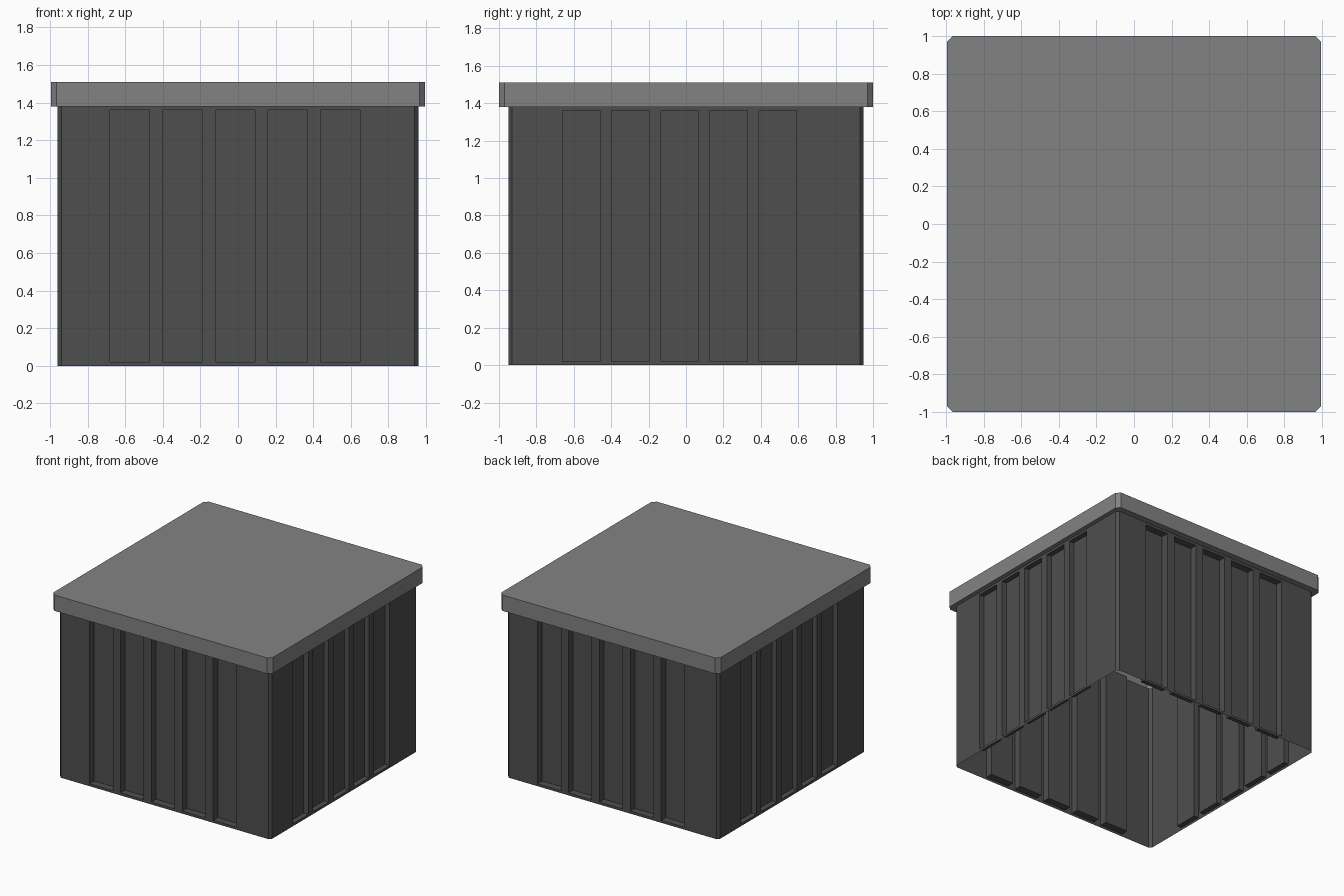
import bpy, bmesh
from mathutils import Vector

if "Cube" in bpy.data.objects:
    bpy.data.objects.remove(bpy.data.objects["Cube"])

BX, BY, BC = 0.96, 0.95, 0.02       # body half sizes and corner chamfer
LX, LY, LC = 0.995, 1.0, 0.03       # lid half sizes and corner chamfer
RIM, TOP = 1.38, 1.51               # body top and lid top
PANEL_LOW, PANEL_HIGH = 0.02, 1.36


def material(name, value):
    m = bpy.data.materials.new(name)
    m.diffuse_color = (value, value, value, 1)
    m.use_nodes = True
    m.node_tree.nodes["Principled BSDF"].inputs["Base Color"].default_value = m.diffuse_color
    return m


def finish(bm, name, mat):
    bmesh.ops.remove_doubles(bm, verts=bm.verts, dist=0.0005)
    me = bpy.data.meshes.new(name)
    bm.to_mesh(me)
    bm.free()
    me.materials.append(mat)
    ob = bpy.data.objects.new(name, me)
    bpy.context.collection.objects.link(ob)
    return ob


def face(bm, pts):
    return bm.faces.new([bm.verts.new(p) for p in pts])


def outline(x, y, c, z):
    # chamfered rectangle, counter-clockwise from the front left
    pts = [(-x + c, -y), (x - c, -y), (x, -y + c), (x, y - c),
           (x - c, y), (-x + c, y), (-x, y - c), (-x, -y + c)]
    return [Vector((px, py, z)) for px, py in pts]


def band(bm, low, high):
    n = len(low)
    for i in range(n):
        j = (i + 1) % n
        face(bm, [low[i], low[j], high[j], high[i]])


def wall(bm, along, out, dist, half, start, width, pitch, depth):
    # open-backed wall with five rectangular recesses
    def p(u, z, d=0.0):
        return along * u + out * (dist - d) + Vector((0, 0, z))

    edges = [-half]
    for i in range(5):
        edges += [start + i * pitch, start + i * pitch + width]
    edges.append(half)
    rows = [0, PANEL_LOW, PANEL_HIGH, RIM]
    for i in range(len(edges) - 1):
        a, b = edges[i], edges[i + 1]
        for r in range(3):
            lo, hi = rows[r], rows[r + 1]
            rim = [(a, lo), (b, lo), (b, hi), (a, hi)]
            if i % 2 == 1 and r == 1:
                outer = [p(u, z) for u, z in rim]
                inner = [p(u, z, depth) for u, z in rim]
                band(bm, outer, inner)
                face(bm, inner)
            else:
                face(bm, [p(u, z) for u, z in rim])


dark = material("dark grey wall", 0.077)
light = material("mid grey lid", 0.226)

# Body: four panelled walls, the opposite pairs turned by half a turn
bm = bmesh.new()
X, Y = Vector((1, 0, 0)), Vector((0, 1, 0))
for s in (1, -1):
    wall(bm, X * s, -Y * s, BY, BX - BC, -0.68, 0.21, 0.28, 0.06)
    wall(bm, Y * s, X * s, BX, BY - BC, -0.66, 0.20, 0.2625, 0.042)
# Corner chamfers
low, high = outline(BX, BY, BC, 0), outline(BX, BY, BC, RIM)
for i in (1, 3, 5, 7):
    j = (i + 1) % 8
    face(bm, [low[i], low[j], high[j], high[i]])
finish(bm, "panelled_body", dark)

# Lid: overhanging rim, sides and top, open inside
bm = bmesh.new()
inner = outline(BX, BY, BC, RIM)
outer = outline(LX, LY, LC, RIM)
upper = outline(LX, LY, LC, TOP)
band(bm, inner, outer)
band(bm, outer, upper)
face(bm, upper)
finish(bm, "lid", light)
